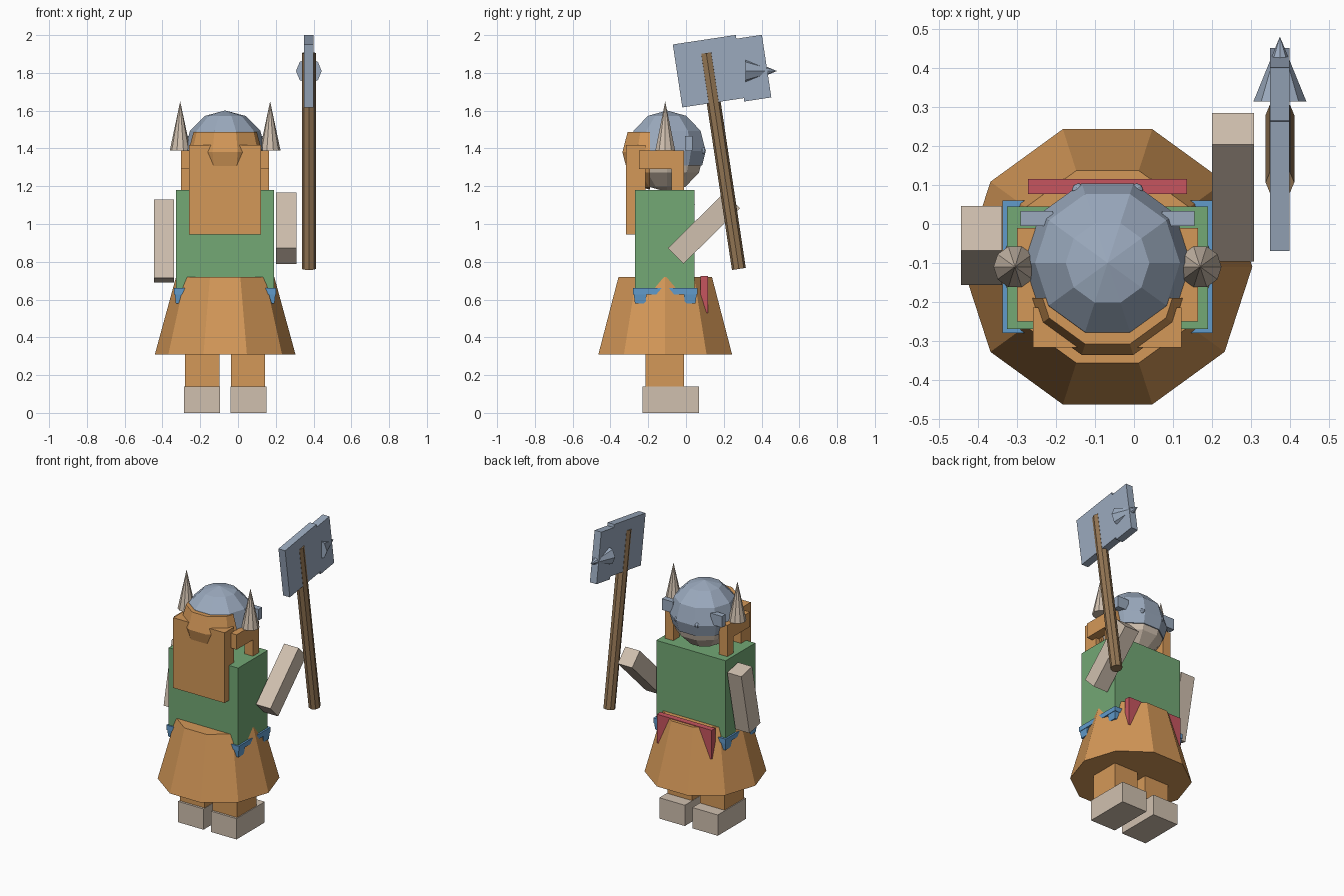
import bpy, bmesh
from math import radians, pi
from mathutils import Matrix, Vector

cube = bpy.data.objects.get("Cube")
if cube:
    bpy.data.objects.remove(cube, do_unlink=True)


def material(name, r, g, b):
    """Flat material from 0-255 display values."""
    m = bpy.data.materials.new(name)
    m.use_nodes = True
    lin = [((c / 255 + 0.055) / 1.055) ** 2.4 for c in (r, g, b)] + [1]
    m.diffuse_color = lin
    m.node_tree.nodes["Principled BSDF"].inputs["Base Color"].default_value = lin
    return m


TAN = material("tan", 212, 152, 88)
GREEN = material("green", 115, 168, 117)
BLUE = material("blue", 97, 155, 203)
RED = material("red", 198, 85, 95)
SKIN = material("beige", 208, 192, 175)
STEEL = material("steel", 155, 170, 190)
WOOD = material("wood", 148, 118, 84)

CX = -0.068  # body centre line
SIDES = (("right", -1), ("left", 1))


def finish(name, bm, mat):
    bmesh.ops.recalc_face_normals(bm, faces=bm.faces)
    mesh = bpy.data.meshes.new(name)
    bm.to_mesh(mesh)
    bm.free()
    mesh.materials.append(mat)
    ob = bpy.data.objects.new(name, mesh)
    bpy.context.collection.objects.link(ob)
    return ob


def box(name, mat, x, y, z, tilt=0, taper=1):
    """Box from x, y, z ranges, tilted about x, with bottom tapered."""
    bm = bmesh.new()
    bmesh.ops.create_cube(bm, size=1)
    for v in bm.verts:
        if v.co.z < 0:
            v.co.x *= taper
            v.co.y *= taper
    ranges = (x, y, z)
    size = Matrix.Diagonal([r[1] - r[0] for r in ranges] + [1])
    mid = Vector([(r[0] + r[1]) / 2 for r in ranges])
    bm.transform(Matrix.Translation(mid) @ Matrix.Rotation(radians(tilt), 4, "X") @ size)
    return finish(name, bm, mat)


def centred(name, mat, centre, size, tilt):
    r = [(c - s / 2, c + s / 2) for c, s in zip(centre, size)]
    return box(name, mat, *r, tilt=tilt)


def cone(name, mat, start, end, r1, r2, sides, turn=pi / 2):
    """Cone or cylinder between two points."""
    a, b = Vector(start), Vector(end)
    bm = bmesh.new()
    bmesh.ops.create_cone(bm, cap_ends=True, segments=sides, radius1=r1, radius2=r2,
                          depth=(b - a).length, matrix=Matrix.Rotation(turn, 4, "Z"))
    rot = Vector((0, 0, 1)).rotation_difference(b - a).to_matrix().to_4x4()
    bm.transform(Matrix.Translation((a + b) / 2) @ rot)
    return finish(name, bm, mat)


def ball(name, mat, centre, r, segs=10, rings=6, cuts=()):
    """Faceted sphere; each cut is a plane (point, normal) removing its far side."""
    bm = bmesh.new()
    bmesh.ops.create_uvsphere(bm, u_segments=segs, v_segments=rings, radius=r,
                              matrix=Matrix.Translation(centre) @ Matrix.Rotation(pi / 2, 4, "Z"))
    for point, normal in cuts:
        res = bmesh.ops.bisect_plane(bm, geom=bm.verts[:] + bm.edges[:] + bm.faces[:],
                                     plane_co=point, plane_no=normal, clear_outer=True)
        edges = [e for e in res["geom_cut"] if isinstance(e, bmesh.types.BMEdge)]
        bmesh.ops.contextual_create(bm, geom=edges)
    return finish(name, bm, mat)


def span(side, near, far):
    """x range on one side of the centre line."""
    return sorted((CX + side * near, CX + side * far))


# Legs, feet and skirt
for label, s in SIDES:
    box(label + "_leg", TAN, span(s, 0.03, 0.212), (-0.215, -0.01), (0.13, 0.5))
    box(label + "_foot", SKIN, span(s, 0.028, 0.218), (-0.23, 0.07), (0, 0.14))
cone("skirt", TAN, (CX, -0.11, 0.31), (CX, -0.11, 0.72), 0.372, 0.26, 10)

# Torso, belt and waist cloth
box("torso", GREEN, (-0.327, 0.19), (-0.27, 0.045), (0.63, 1.18))
box("belt", BLUE, (-0.338, 0.202), (-0.28, 0.06), (0.628, 0.66))
for label, s in SIDES:
    for end, y in (("back", (-0.28, -0.205)), ("front", (-0.015, 0.06))):
        box(f"{label}_{end}_belt_tab", BLUE, span(s, 0.2, 0.27), y, (0.58, 0.66), taper=0.75)
box("waist_cloth", RED, (-0.272, 0.136), (0.077, 0.116), (0.53, 0.724))

# Arms
centred("right_arm", SKIN, (-0.392, -0.055, 0.91), (0.105, 0.118, 0.424), -12)
centred("left_arm", SKIN, (0.255, 0.095, 0.978), (0.108, 0.117, 0.42), -45.5)

# Head, helmet and hair
ball("head", SKIN, (CX, -0.1, 1.375), 0.205)
ball("helmet", STEEL, (CX, -0.1, 1.386), 0.215, cuts=[((0, 0, 1.31), (0, 0, -1))])
ball("back_hair", TAN, (CX, -0.132, 1.38), 0.215,
     cuts=[((0, 0, 1.488), (0, 0, 1)), ((0, -0.19, 0), (0, 1, 0))])
box("long_hair", TAN, (-0.26, 0.122), (-0.318, -0.215), (0.945, 1.418))
for label, s in SIDES:
    x = span(s, 0.17, 0.233)
    box(label + "_side_hair", TAN, x, (-0.25, -0.01), (1.29, 1.39))
    box(label + "_hair_lock", TAN, x, (-0.077, -0.01), (1.17, 1.39))
    hx = CX + s * 0.238
    cone(label + "_horn", SKIN, (hx, -0.11, 1.39), (hx, -0.11, 1.65), 0.055, 0, 10)
    box(label + "_helmet_block", STEEL, span(s, 0.14, 0.224), (-0.005, 0.034), (1.39, 1.465))
    ball(label + "_rivet", STEEL, (CX + s * 0.075, 0.088, 1.388), 0.017, 8, 6)

# Axe
cone("axe_handle", WOOD, (0.375, 0.28, 0.762), (0.375, 0.107, 1.905), 0.037, 0.037, 8)
centred("axe_blade", STEEL, (0.375, 0.122, 1.809), (0.05, 0.337, 0.337), 8.6)
centred("axe_blade_back", STEEL, (0.375, 0.355, 1.825), (0.05, 0.145, 0.335), 8.6)
cone("axe_spike", STEEL, (0.375, 0.315, 1.81), (0.375, 0.482, 1.81), 0.068, 0, 8, 0)
